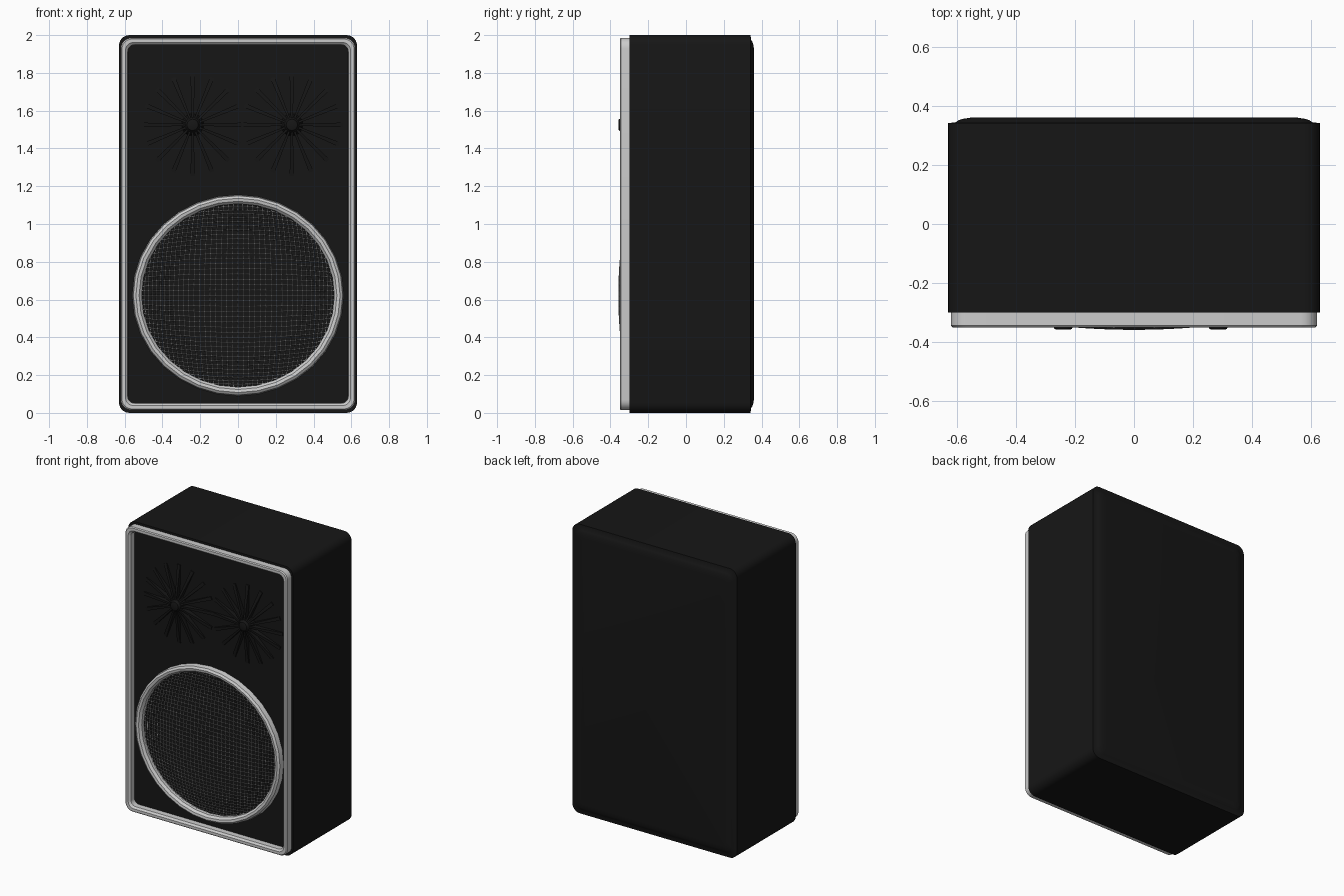
import bpy, bmesh, math
from mathutils import Vector

if "Cube" in bpy.data.objects:
    bpy.data.objects.remove(bpy.data.objects["Cube"])

black = bpy.data.materials.new("black")
black.diffuse_color = (0.008, 0.008, 0.008, 1)
black.use_nodes = True
black.node_tree.nodes["Principled BSDF"].inputs["Base Color"].default_value = black.diffuse_color


def finish(name, bm, mat=None, angle=35):
    bmesh.ops.recalc_face_normals(bm, faces=bm.faces[:])
    me = bpy.data.meshes.new(name)
    bm.to_mesh(me)
    bm.free()
    ob = bpy.data.objects.new(name, me)
    bpy.context.collection.objects.link(ob)
    if mat:
        me.materials.append(mat)
    bpy.ops.object.select_all(action='DESELECT')
    ob.select_set(True)
    bpy.context.view_layer.objects.active = ob
    bpy.ops.object.shade_smooth_by_angle(angle=math.radians(angle))
    return ob


def rounded_rect(hw, hz, r, y, seg=6):
    pts = []
    for k, (sx, sz) in enumerate([(1, 1), (-1, 1), (-1, -1), (1, -1)]):
        for i in range(seg + 1):
            a = math.pi / 2 * (k + i / seg)
            pts.append((sx * (hw - r) + r * math.cos(a), y,
                        1 + sz * (hz - r) + r * math.sin(a)))
    return pts


def ellipse(cx, cz, rx, rz, y, n):
    return [(cx + rx * math.cos(2 * math.pi * i / n), y,
             cz + rz * math.sin(2 * math.pi * i / n)) for i in range(n)]


def loft(name, rings, closed=False, mat=None):
    bm = bmesh.new()
    loops = [[bm.verts.new(p) for p in ring] for ring in rings]
    pairs = list(zip(loops, loops[1:]))
    if closed:
        pairs.append((loops[-1], loops[0]))
    else:
        bm.faces.new(loops[0])
        bm.faces.new(loops[-1])
    for a, b in pairs:
        n = len(a)
        for i in range(n):
            j = (i + 1) % n
            bm.faces.new((a[i], a[j], b[j], b[i]))
    return finish(name, bm, mat)


# cabinet with a slightly raised, rounded back
loft("cabinet", [rounded_rect(0.63 - d, 1 - d, max(0.055 - d * 0.3, 0.03), y)
                 for d, y in [(0, -0.30), (0, 0.342), (0.025, 0.344),
                              (0.035, 0.351), (0.05, 0.356), (0.075, 0.36)]], mat=black)

# grey front frame
loft("front_frame", [rounded_rect(0.62 - d, 0.985 - d, 0.055 - d * 0.5, y)
                     for d, y in [(0, -0.295), (0, -0.344), (0.006, -0.35),
                                  (0.024, -0.35), (0.036, -0.338), (0.037, -0.295)]],
     closed=True)

# woofer ring
CZ, RX, RZ = 0.622, 0.56, 0.533
loft("woofer_ring", [ellipse(0, CZ, RX * s, RZ * s, y, 32)
                     for s, y in [(1, -0.295), (0.99, -0.333), (0.965, -0.343),
                                  (0.935, -0.34), (0.91, -0.325), (0.91, -0.295)]],
     closed=True)

# domed wire grille over the woofer
bm = bmesh.new()
N = 40
bmesh.ops.create_grid(bm, x_segments=N, y_segments=N, size=1)
out = [f for f in bm.faces if f.calc_center_median().to_2d().length > 1]
bmesh.ops.delete(bm, geom=out, context='FACES')
bend = 0.95
for v in bm.verts:
    r = min(v.co.to_2d().length, 1)
    d = v.co.to_2d().normalized() if r > 1e-6 else Vector((0, 0))
    q = math.sin(r * bend) / math.sin(bend)
    v.co = (d.x * q * 0.512, -0.356 + 0.052 * q * q, CZ + d.y * q * 0.487)
grille = finish("woofer_grille", bm)
wire = grille.modifiers.new("wire", 'WIREFRAME')
wire.thickness = 0.005
wire.use_even_offset = False

# two tweeters: central hub with sloping radial fins
for side, cx in (("left", -0.24), ("right", 0.285)):
    cz, reach = 1.525, 0.27
    loft(side + "_tweeter_hub", [ellipse(cx, cz, r, r, y, 20) for r, y in
                                 [(0.06, -0.295), (0.05, -0.33), (0.034, -0.345),
                                  (0.03, -0.355), (0.022, -0.358)]], mat=black)
    bm = bmesh.new()
    for i in range(16):
        a = 2 * math.pi * i / 16
        u = Vector((math.cos(a), 0, math.sin(a)))
        t = Vector((-math.sin(a), 0, math.cos(a)))
        c = Vector((cx, 0, cz))
        sides = []
        for s in (-1, 1):
            sides.append([bm.verts.new(c + u * r + t * s * w + Vector((0, y, 0)))
                          for r, w, y in [(0.025, 0.005, -0.295), (0.025, 0.005, -0.342),
                                          (reach, 0.012, -0.306), (reach, 0.012, -0.295)]])
        p, q = sides
        bm.faces.new(p)
        bm.faces.new(q)
        for k in range(4):
            m = (k + 1) % 4
            bm.faces.new((p[k], p[m], q[m], q[k]))
    finish(side + "_tweeter_fins", bm, black)
